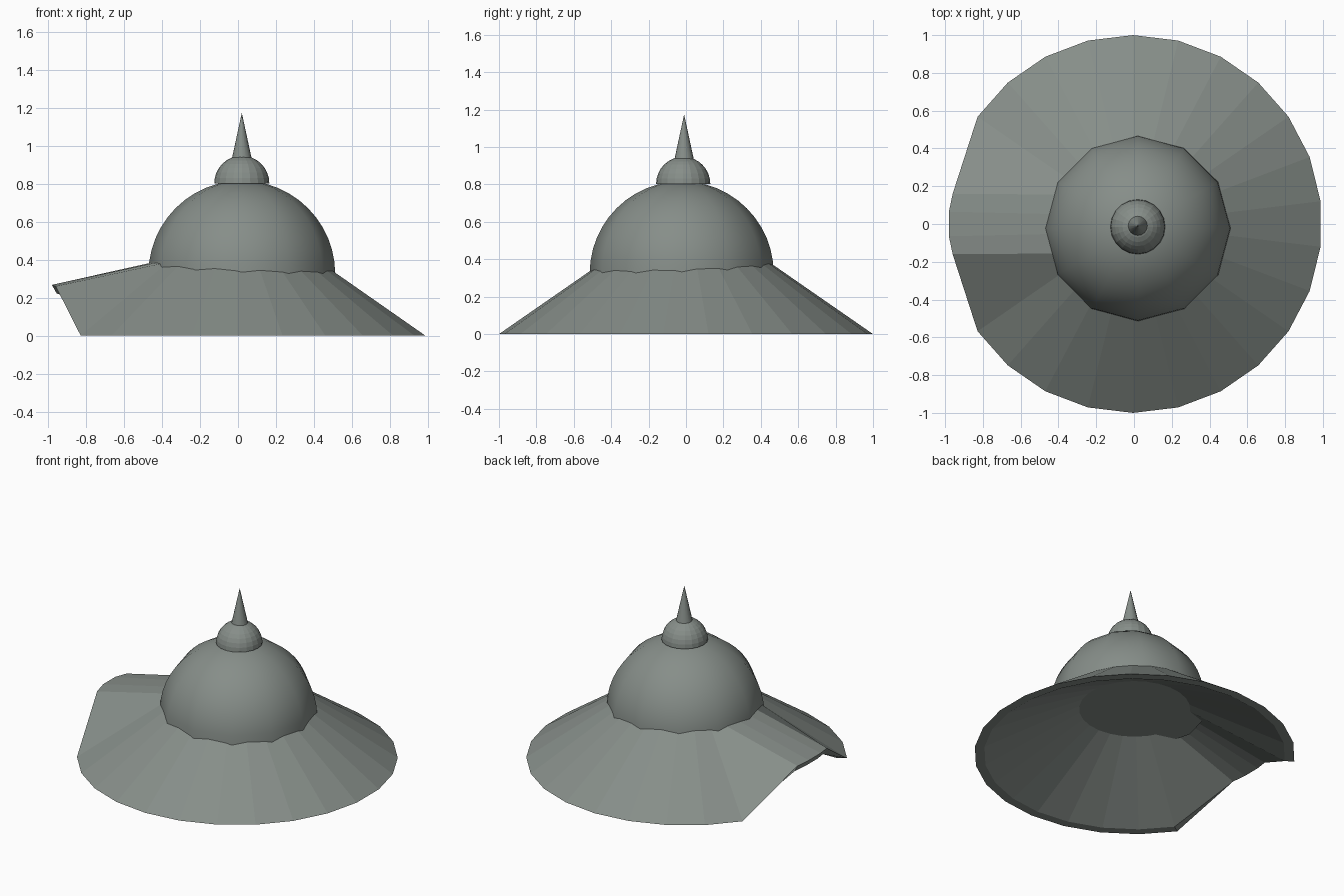
import bpy, bmesh, math

if "Cube" in bpy.data.objects:
    bpy.data.objects.remove(bpy.data.objects["Cube"])

mat = bpy.data.materials.new("weathered grey green")
mat.diffuse_color = (0.24, 0.27, 0.25, 1)
mat.use_nodes = True
mat.node_tree.nodes["Principled BSDF"].inputs["Base Color"].default_value = mat.diffuse_color


def finish(name, bm, smooth=None):
    bmesh.ops.recalc_face_normals(bm, faces=bm.faces)
    me = bpy.data.meshes.new(name)
    bm.to_mesh(me)
    bm.free()
    me.materials.append(mat)
    ob = bpy.data.objects.new(name, me)
    bpy.context.collection.objects.link(ob)
    if smooth:
        bpy.ops.object.select_all(action='DESELECT')
        ob.select_set(True)
        bpy.context.view_layer.objects.active = ob
        bpy.ops.object.shade_smooth_by_angle(angle=math.radians(smooth))
    return ob


def lathe(name, rings, sides, centre, phase=0.0, smooth=None, edit=None, caps=True):
    """Stack of polygon rings (radius, z), joined by faces and capped."""
    bm = bmesh.new()
    loops = []
    for level, (r, z) in enumerate(rings):
        loop = []
        for k in range(sides):
            a = phase + 2 * math.pi * k / sides
            p = (r * math.cos(a), r * math.sin(a), z)
            if edit:
                p = edit(level, a, p)
            loop.append(bm.verts.new((p[0] + centre[0], p[1] + centre[1], p[2])))
        loops.append(loop)
    for lo, hi in zip(loops, loops[1:]):
        for k in range(sides):
            j = (k + 1) % sides
            bm.faces.new((lo[k], lo[j], hi[j], hi[k]))
    if caps:
        bm.faces.new(loops[0])
        bm.faces.new(loops[-1])
    bmesh.ops.remove_doubles(bm, verts=bm.verts, dist=1e-5)
    return finish(name, bm, smooth)


# Brim: faceted shell with four rim corners on the left turned up into a flap
SIDES = 26
STEP = 2 * math.pi / SIDES


def raise_flap(level, a, p):
    off = abs(a - math.pi)
    if off < 2 * STEP and level in (1, 2):
        inner_corner = off < STEP
        x, y, z = (-0.975, 0.065, 0.268) if inner_corner else (-0.955, 0.16, 0.26)
        if level == 1:                       # underside of the rim
            x, y, z = x + 0.025, y * 0.96, z - 0.045
        return (x, math.copysign(y, p[1]), z)
    return p


brim_profile = [(0.21, 0.40), (0.94, 0.0), (1.0, 0.0), (0.44, 0.388), (0.22, 0.45)]
lathe("brim", brim_profile, SIDES, (-0.005, 0), STEP / 2, edit=raise_flap)


def half_ball(radius, base, steps):
    return [(radius * math.cos(t), base + radius * math.sin(t))
            for t in (math.pi / 2 * i / steps * 0.999 for i in range(steps + 1))]


# Dome crown, twelve sided and smooth shaded
lathe("crown_dome", half_ball(0.492, 0.325, 12), 12, (0.02, -0.023), smooth=40)

# Small faceted knob on the crown
lathe("top_knob", half_ball(0.145, 0.803, 8), 20, (0.02, -0.015))

# Pointed spike
lathe("spike", [(0.057, 0.91), (0.0005, 1.172)], 16, (0.02, -0.01), smooth=40)
